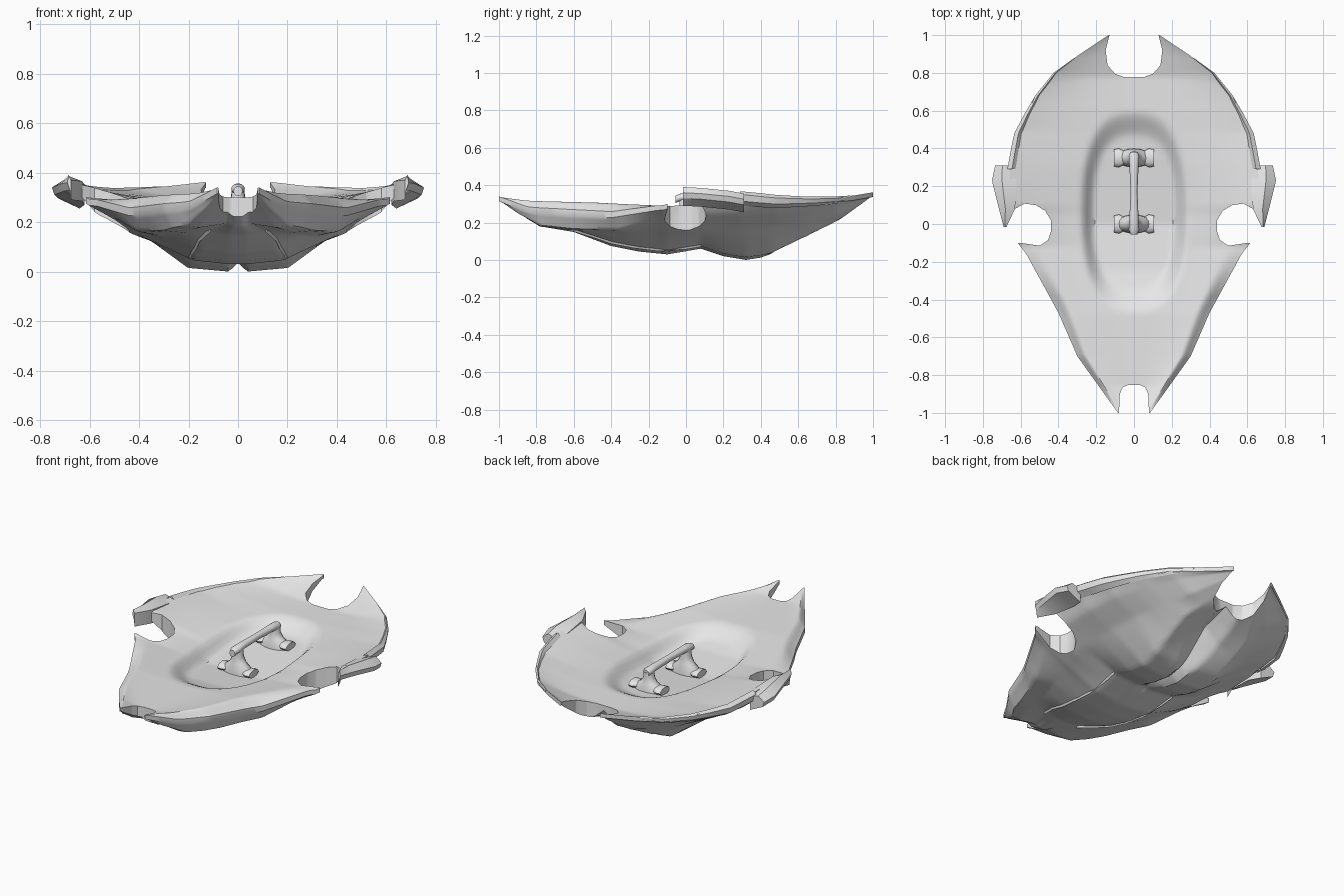
import bpy, bmesh, math
from mathutils import Vector

cube = bpy.data.objects.get("Cube")
if cube:
    bpy.data.objects.remove(cube)

grey = bpy.data.materials.new("light_grey")
grey.use_nodes = True
grey.diffuse_color = (0.8, 0.8, 0.8, 1)
grey.node_tree.nodes["Principled BSDF"].inputs["Base Color"].default_value = (0.8, 0.8, 0.8, 1)


def curve(table, t):
    """Straight interpolation through (t, value) pairs."""
    if t <= table[0][0]:
        return table[0][1]
    for (a, va), (b, vb) in zip(table, table[1:]):
        if t <= b:
            return va + (vb - va) * (t - a) / (b - a)
    return table[-1][1]


def smoothstep(a, b, t):
    t = max(0, min(1, (t - a) / (b - a)))
    return t * t * (3 - 2 * t)


def select(obj):
    bpy.ops.object.select_all(action="DESELECT")
    obj.select_set(True)
    bpy.context.view_layer.objects.active = obj


def smooth(obj, angle):
    select(obj)
    bpy.ops.object.shade_smooth_by_angle(angle=math.radians(angle))


def skin(name, rings, angle=40):
    """Closed solid through a list of rings."""
    bm = bmesh.new()
    loops = [[bm.verts.new(p) for p in ring] for ring in rings]
    for a, b in zip(loops, loops[1:]):
        for i in range(len(a)):
            j = (i + 1) % len(a)
            bm.faces.new((a[i], a[j], b[j], b[i]))
    bm.faces.new(loops[0])
    bm.faces.new(loops[-1])
    bmesh.ops.recalc_face_normals(bm, faces=bm.faces)
    mesh = bpy.data.meshes.new(name)
    bm.to_mesh(mesh)
    bm.free()
    mesh.materials.append(grey)
    obj = bpy.data.objects.new(name, mesh)
    bpy.context.collection.objects.link(obj)
    smooth(obj, angle)
    return obj


def oval(centre, u, v, count=12):
    c, u, v = Vector(centre), Vector(u), Vector(v)
    return [c + u * math.cos(k * math.tau / count) + v * math.sin(k * math.tau / count)
            for k in range(count)]


def cut(target, outline):
    """Cut a vertical prism out of the target."""
    cutter = skin("notch_cutter", [[(x, y, z) for x, y in outline] for z in (-1, 1)])
    cutter.hide_render = True
    mod = target.modifiers.new("notch", "BOOLEAN")
    mod.operation, mod.object, mod.solver = "DIFFERENCE", cutter, "EXACT"
    select(target)
    bpy.ops.object.modifier_apply(modifier=mod.name)
    bpy.data.objects.remove(cutter)


# Shield shape along its length
width = [(-1, .085), (-.7, .3), (-.47, .4), (-.15, .575), (-.11, .61), (0, .665), (.1, .66),
         (.3, .655), (.48, .62), (.66, .53), (.8, .42), (.89, .3), (1, .135)]
rim = [(-1, .34), (-.8, .325), (-.5, .315), (-.12, .3), (0, .34), (.1, .365), (.3, .355),
       (.5, .335), (.75, .33), (.9, .345), (1, .362)]
roll = [(-1, 0), (-.85, .05), (-.4, .06), (-.15, .01), (0, 0)]
centre = [(-1, .33), (-.86, .3), (-.48, .295), (-.15, .272), (.05, .262), (.3, .278), (.6, .288),
          (.78, .288), (1, .345)]
floor = [(-.48, .27), (-.25, .215), (0, .19), (.35, .222), (.6, .24)]
keel = [(-1, .31), (-.9, .25), (-.78, .18), (-.6, .15), (-.4, .075), (-.25, .045), (-.1, .03),
        (.08, .06), (.2, .02), (.32, 0), (.45, .02), (.62, .1), (.78, .18), (.9, .25), (1, .32)]
keel_width = [(-.8, .04), (-.5, .14), (-.3, .17), (.08, .19), (.3, .2), (.5, .22), (.7, .22), (1, .06)]
shelf = [(-1, .32), (-.78, .178), (-.6, .158), (-.3, .14), (-.1, .145), (.3, .17), (.6, .19), (.8, .23), (1, .33)]
wall = [(-1, .32), (-.9, .25), (-.78, .185), (-.6, .165), (-.35, .16), (-.2, .205), (-.1, .23),
        (.3, .24), (.6, .26), (.8, .285), (1, .34)]
hollow = [(0, 0), (.2, .03), (.4, .04), (.6, .12), (.78, .08), (.9, .01)]
hollow_width = [(.4, .035), (.62, .12), (.8, .1), (1, .03)]


def top_height(x, y):
    w, c, edge = curve(width, y), curve(centre, y), curve(rim, y)
    u = min(1, abs(x) / w)
    z = c + (edge - c) * u ** 2.4 - curve(roll, y) * smoothstep(.82, 1.05, u)
    # grip hollow
    r = ((abs(x) / .285) ** 2.6 + (abs(y - .06) / .545) ** 2.6) ** (1 / 2.6)
    return z + (min(z, curve(floor, y)) - z) * (1 - smoothstep(.72, 1, r))


def under_height(x, y):
    w, k = curve(width, y), curve(keel, y)
    kw = min(curve(keel_width, y), .5 * w)
    lift, inner = curve(hollow, y), min(curve(hollow_width, y), .4 * kw)
    section = [(0, k + lift), (inner, k + max(0, lift - .04) * .5), (kw, k + .015),
               (w * .64, curve(shelf, y)), (w * .87, curve(wall, y)),
               (w, curve(rim, y) - curve(roll, y) - .025)]
    return min(curve(section, abs(x)), top_height(x, y) - .015)


columns, rows = 32, 100
rings = []
for j in range(rows + 1):
    y = 2 * j / rows - 1
    xs = [curve(width, y) * i / columns for i in range(-columns, columns + 1)]
    rings.append([(x, y, top_height(x, y)) for x in xs]
                 + [(x, y, under_height(x, y)) for x in reversed(xs)])
shield = skin("shield_shell", rings)

# Notches at the front, the rear and both sides
front_half = [(.08, -1.1), (.079, -.99), (.075, -.9), (.06, -.865), (.03, -.852)]
rear_half = [(.13, 1.1), (.13, 1), (.15, .92), (.14, .84), (.1, .795), (.05, .777)]
side = [(.9, -.1), (.6, -.1), (.5, -.115), (.455, -.085), (.44, -.04), (.44, .02), (.47, .07),
        (.52, .1), (.58, .108), (.63, .08), (.66, .04), (.68, -.03), (.9, -.03)]
for half in (front_half, rear_half):
    cut(shield, half + [(-x, y) for x, y in reversed(half)])
for s in (1, -1):
    cut(shield, [(s * x, y) for x, y in side])
smooth(shield, 35)

# Side fins and rim bands
fin_rows = [(-.015, .675, .69, .39), (.08, .63, .715, .385), (.23, .62, .752, .37),
            (.31, .64, .735, .355)]
band_rows = [(.29, .03), (.38, .03), (.48, .028), (.58, .022), (.68, .017), (.8, .012), (.88, .004)]
for s, label in ((1, "left"), (-1, "right")):
    skin(label + "_fin", [[(s * a, y, z - .02), (s * (a * .4 + b * .6), y, z), (s * b, y, z - .03),
                           (s * (b - .01), y, z - .06), (s * a, y, z - .1)]
                          for y, a, b, z in fin_rows], 25)
    band = []
    for y, t in band_rows:
        w, z = curve(width, y), curve(rim, y)
        band.append([(s * (w - t), y, z - .01), (s * (w - t * .3), y, z + t * .4),
                     (s * (w + t * .5), y, z - .005), (s * (w + t * .3), y, z - .01 - t),
                     (s * (w - t), y, z - .015 - t * 1.6)])
    skin(label + "_rim_band", band, 25)
    # belly ribs under the front plates
    rib = []
    for y in (-.62, -.5, -.4, -.28, -.15, 0, .08):
        x = curve(keel_width, y) + .015
        z = under_height(x, y)
        rib.append([(s * (x - .015), y, z + .02), (s * x, y, z - .01), (s * (x + .015), y, z + .02)])
    skin(label + "_belly_rib", rib, 25)

# Handle: grip bar and two splayed feet
skin("handle_bar", [oval((0, y, z), (r, 0, 0), (0, 0, .02))
                    for y, z, r in ((-.055, .325, .018), (-.03, .335, .028), (.04, .337, .024),
                                    (.17, .337, .018), (.3, .337, .024), (.36, .335, .028), (.38, .33, .02))])
for y, label, base in ((0, "front", .18), (.35, "rear", .21)):
    skin(label + "_handle_foot", [oval((0, y, base + (.335 - base) * h), (a, 0, 0), (0, b, 0), 16)
                                  for h, a, b in ((1, .024, .035), (.7, .03, .035), (.48, .05, .04),
                                                  (.28, .09, .048), (0, .1, .05))])
    for s, part in ((1, "left"), (-1, "right")):
        skin(f"{label}_{part}_foot_pad", [oval((s * x, y, base + .03), (0, b, 0), (0, 0, .022))
                                          for x, b in ((.05, .035), (.08, .05), (.105, .045))])
